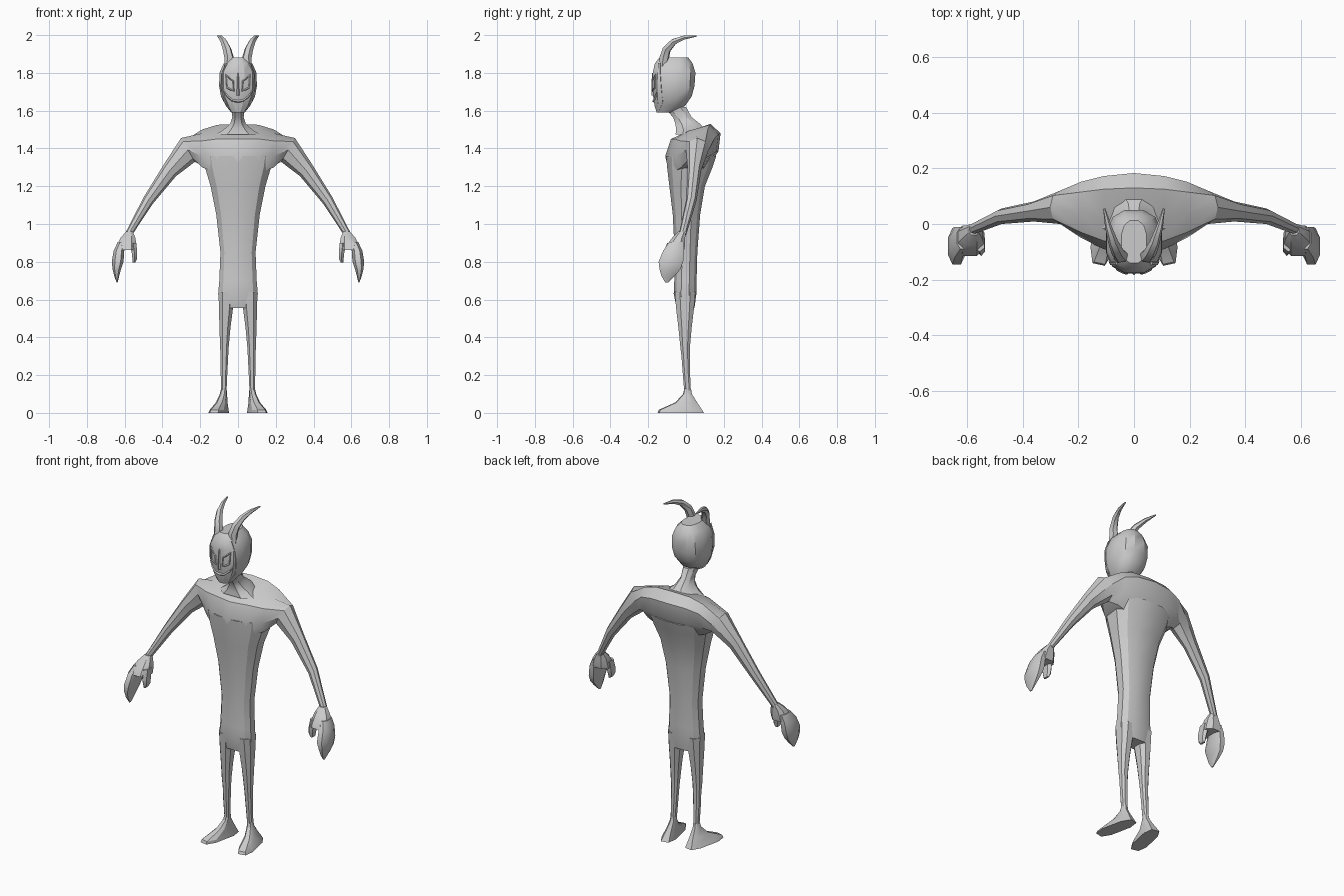
import bpy, bmesh
from math import sin, cos, pi, radians
from mathutils import Vector
from mathutils.bvhtree import BVHTree

if "Cube" in bpy.data.objects:
    bpy.data.objects.remove(bpy.data.objects["Cube"])


def finish(obj, mirror, angle=30):
    bpy.context.collection.objects.link(obj) if not obj.users_collection else None
    bpy.ops.object.select_all(action='DESELECT')
    obj.select_set(True)
    bpy.context.view_layer.objects.active = obj
    if obj.type == 'CURVE':
        bpy.ops.object.convert(target='MESH')
        obj = bpy.context.object
    bpy.ops.object.shade_smooth_by_angle(angle=radians(angle))
    if mirror:
        obj.modifiers.new("mirror", 'MIRROR')
    return obj


def loft(name, rings, mirror=False, cap_start=True, angle=30):
    """Skin a row of equal-sized rings."""
    bm = bmesh.new()
    rows = [[bm.verts.new(p) for p in r] for r in rings]
    n = len(rows[0])
    for a, b in zip(rows, rows[1:]):
        for i in range(n):
            j = (i + 1) % n
            bm.faces.new((a[i], a[j], b[j], b[i]))
    if cap_start:
        bm.faces.new(rows[0])
    bm.faces.new(rows[-1])
    bmesh.ops.recalc_face_normals(bm, faces=bm.faces)
    if not cap_start and sum(f.normal.dot(f.calc_center_median() - Vector((.2, .04, 1.38))) for f in bm.faces) < 0:
        bmesh.ops.reverse_faces(bm, faces=bm.faces)
    me = bpy.data.meshes.new(name)
    bm.to_mesh(me)
    bm.free()
    return finish(bpy.data.objects.new(name, me), mirror, angle)


def ring(z, x, rx, y0, y1, n=8, p=0.8, rot=0):
    """Flat rounded-box ring spanning y0..y1, with half width rx around x."""
    pts, cy, ry = [], (y0 + y1) / 2, (y1 - y0) / 2
    for i in range(n):
        t = 2 * pi * (i + 0.5) / n
        c, s = cos(t), sin(t)
        k = cos(pi / n) ** p
        u = rx * abs(c) ** p * (1 if c > 0 else -1) / k
        v = ry * abs(s) ** p * (1 if s > 0 else -1) / (k if n % 4 == 0 else 1)
        pts.append((x + u * cos(rot) - v * sin(rot), cy + u * sin(rot) + v * cos(rot), z))
    return pts


def stack(name, rows, mirror=False, **kw):
    return loft(name, [ring(*r, **kw) for r in rows], mirror)


def tube(name, pts, radii, mirror=False, cyclic=False, res=1):
    cu = bpy.data.curves.new(name, 'CURVE')
    cu.dimensions = '3D'
    cu.bevel_depth, cu.bevel_resolution, cu.use_fill_caps = 1, res, True
    sp = cu.splines.new('POLY')
    sp.points.add(len(pts) - 1)
    sp.use_cyclic_u = cyclic
    for q, p, r in zip(sp.points, pts, radii):
        q.co, q.radius = (*p, 1), r
    return finish(bpy.data.objects.new(name, cu), mirror)


# Torso: slim waist widening to the chest
stack("torso", [
    (.555, 0, .096, -.05, .045), (.63, 0, .105, -.065, .055), (.70, 0, .099, -.062, .056),
    (.85, 0, .093, -.06, .06), (1.05, 0, .115, -.07, .075), (1.2, 0, .145, -.088, .10),
    (1.30, 0, .175, -.10, .14), (1.36, 0, .185, -.105, .16)], n=12)

# Shoulders and arms: sections run sideways from the spine, then tilt along the arm
sections = [
    (0, [(-.11, 1.36), (-.08, 1.45), (0, 1.485), (.13, 1.53), (.183, 1.48), (.172, 1.385), (.1, 1.28), (-.09, 1.27)]),
    (.11, [(-.09, 1.36), (-.06, 1.45), (.02, 1.495), (.125, 1.525), (.172, 1.475), (.16, 1.385), (.095, 1.28), (-.075, 1.27)]),
    (.19, [(-.05, 1.36), (-.03, 1.44), (.04, 1.48), (.115, 1.50), (.152, 1.455), (.14, 1.37), (.09, 1.31), (-.025, 1.30)]),
]
rings = [[(x, y, z) for y, z in prof] for x, prof in sections]
for x, y, z, ry, rp, tilt in [(.265, .06, 1.392, .06, .073, 30), (.36, .045, 1.285, .036, .045, 45),
                              (.475, .028, 1.125, .028, .030, 52), (.58, -.018, .945, .02, .018, 60)]:
    a = radians(tilt)
    rings.append([(x + sin(t) * rp * sin(a), y - cos(t) * ry, z + sin(t) * rp * cos(a))
                  for t in [k * pi / 4 for k in range(8)]])
loft("shoulders_and_arms", rings, True, cap_start=False)

# Hands: palm, hooked fingers and thumb
stack("palm", [(.96, .575, .018, -.04, 0), (.925, .583, .040, -.075, -.005),
               (.885, .59, .052, -.105, -.005), (.862, .592, .054, -.115, -.01)], True)
stack("fingers", [(.905, .612, .024, -.09, -.01), (.86, .63, .028, -.12, -.01), (.80, .637, .031, -.145, -.015),
                  (.76, .642, .022, -.14, -.03), (.725, .642, .013, -.13, -.06), (.69, .640, .003, -.11, -.095)], True)
stack("thumb", [(.90, .555, .018, -.10, -.03), (.85, .549, .014, -.115, -.04),
                (.815, .547, .012, -.11, -.05), (.795, .551, .006, -.10, -.06)], True, n=6)

# Legs and splayed feet
stack("leg", [(.64, .06, .043, -.06, .05), (.55, .064, .037, -.052, .042), (.45, .069, .029, -.04, .03),
              (.35, .072, .023, -.03, .021), (.30, .072, .020, -.024, .02), (.22, .074, .018, -.018, .021),
              (.11, .075, .014, -.009, .026)], True)
loft("foot", [ring(z, x, rx, y0, y1, 8, .7, radians(12)) for z, x, rx, y0, y1 in
              [(.13, .075, .013, -.008, .025), (.10, .077, .017, -.014, .03), (.055, .086, .025, -.055, .058),
               (.016, .1, .038, -.143, .083), (0, .102, .042, -.148, .093)]], True)

# Neck with a flared collar
stack("neck", [(1.475, 0, .115, -.055, .10), (1.50, 0, .075, -.052, .10), (1.53, 0, .042, -.056, .075),
               (1.565, 0, .03, -.068, .03), (1.62, 0, .036, -.12, 0)])

# Head
head = stack("head", [
    (1.59, 0, .036, -.155, -.075), (1.625, 0, .064, -.166, -.005), (1.675, 0, .09, -.174, .03),
    (1.73, 0, .1, -.178, .045), (1.80, 0, .098, -.176, .05), (1.85, 0, .076, -.165, .035),
    (1.882, 0, .045, -.14, .012)], n=12)
tree = BVHTree.FromPolygons([v.co for v in head.data.vertices], [p.vertices for p in head.data.polygons])


def on_face(pts, out=0.0):
    """Drop (x, z) points onto the front of the head."""
    hits = []
    for x, z in pts:
        h = tree.ray_cast(Vector((x, -1, z)), Vector((0, 1, 0)))[0]
        hits.append((x, (h.y if h else -.12) - out, z))
    return hits


# Face: slanted eye rims, grin, nose ridge and mask edge
eye = [(.063, 1.79), (.045, 1.772), (.026, 1.757), (.022, 1.705), (.04, 1.712), (.058, 1.722)]
tube("eye_rim", on_face(eye), [.005] * 6, True, cyclic=True, res=0)
grin = [(.075, 1.705), (.055, 1.675), (.03, 1.655), (0, 1.648)]
tube("grin", on_face(grin), [.003, .006, .007, .007], True, res=0)
tube("nose", on_face([(0, 1.80), (0, 1.74), (0, 1.68)]), [.003, .006, .009], res=0)
edge = [(.04, 1.605), (.07, 1.65), (.085, 1.72), (.082, 1.79), (.06, 1.85)]
tube("mask_edge", on_face(edge), [.004, .007, .008, .008, .008], True, res=0)

# Swept-back horns
tube("horn", [(.058, -.125, 1.82), (.047, -.115, 1.88), (.058, -.102, 1.925), (.075, -.065, 1.965),
              (.092, -.01, 1.987), (.107, .055, 1.995)], [.016, .026, .023, .018, .012, .004], True)
